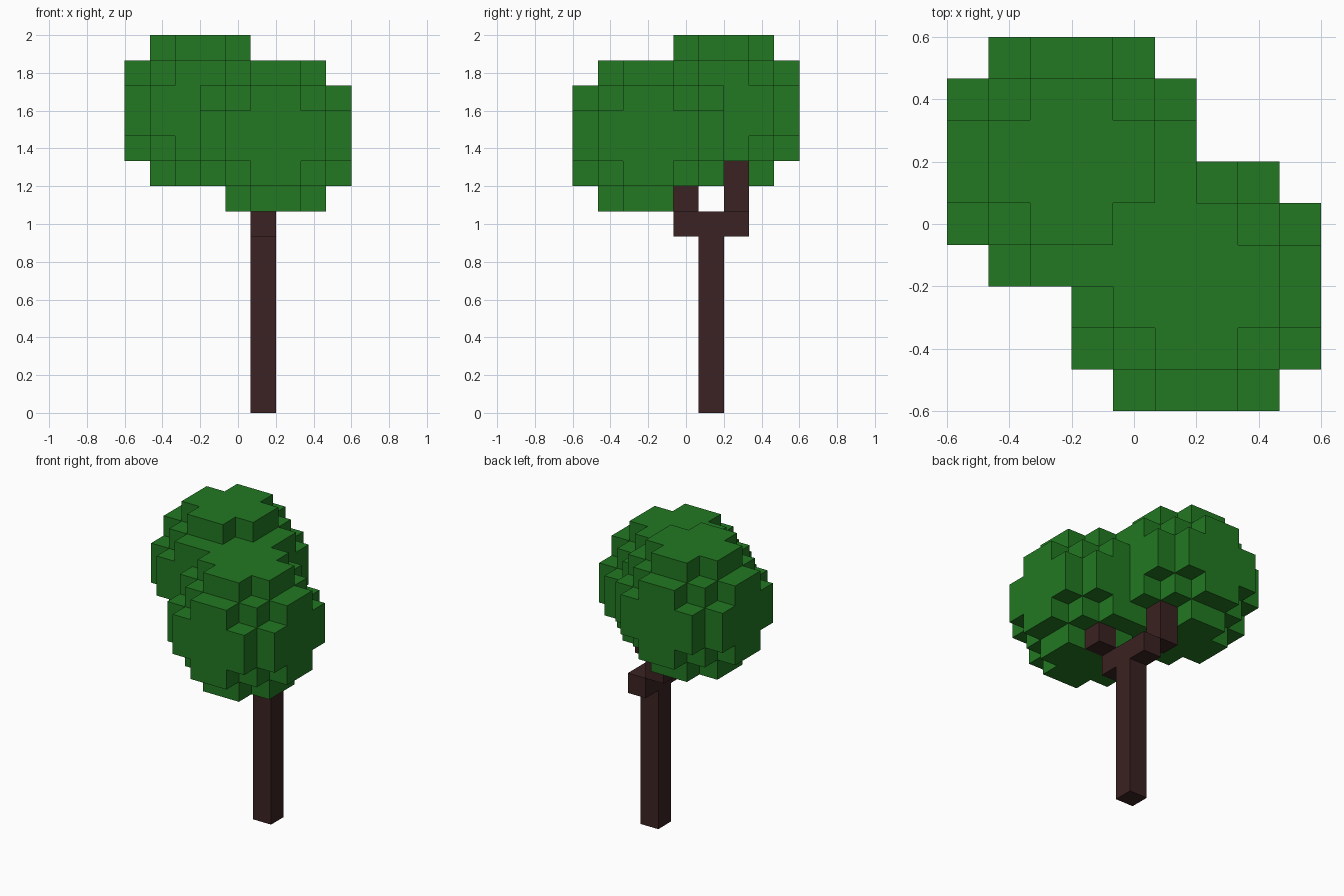
import bpy, bmesh
from math import radians
from mathutils import Vector

cube = bpy.data.objects.get("Cube")
if cube:
    bpy.data.objects.remove(cube, do_unlink=True)

UNIT = 2 / 15                       # edge of one block
ORIGIN = Vector((-0.6, -0.6, 0))    # corner of block (0, 0, 0)


def material(name, colour):
    mat = bpy.data.materials.new(name)
    mat.use_nodes = True
    mat.diffuse_color = colour
    mat.node_tree.nodes["Principled BSDF"].inputs["Base Color"].default_value = colour
    return mat


def column(x, y, low, high):
    return {(x, y, z) for z in range(low, high)}


def ball(corner, size=6, radius=3):
    """Blocks whose centres lie inside a sphere."""
    mid = (size - 1) / 2
    span = range(size)
    return {(corner[0] + i, corner[1] + j, corner[2] + k)
            for i in span for j in span for k in span
            if Vector((i - mid, j - mid, k - mid)).length <= radius}


def block_object(name, cells, occupied, mat):
    """Skin the blocks with faces wherever no other block touches them."""
    bm = bmesh.new()
    for cell in cells:
        centre = Vector(cell) + Vector((0.5, 0.5, 0.5))
        for axis in range(3):
            for sign in (-1, 1):
                normal = Vector((0, 0, 0))
                normal[axis] = sign
                if tuple(int(c) for c in Vector(cell) + normal) in occupied:
                    continue
                u = Vector((0, 0, 0))
                u[(axis + 1) % 3] = 0.5
                v = normal.cross(u)
                middle = centre + normal / 2
                corners = (middle - u - v, middle + u - v, middle + u + v, middle - u + v)
                bm.faces.new([bm.verts.new(ORIGIN + p * UNIT) for p in corners])
    # Weld the skin and merge flat neighbours
    bmesh.ops.remove_doubles(bm, verts=bm.verts, dist=UNIT / 100)
    bmesh.ops.dissolve_limit(bm, angle_limit=radians(1), verts=bm.verts, edges=bm.edges)
    mesh = bpy.data.meshes.new(name)
    bm.to_mesh(mesh)
    bm.free()
    mesh.materials.append(mat)
    bpy.context.collection.objects.link(bpy.data.objects.new(name, mesh))


bark = material("dark_bark", (0.044, 0.016, 0.016, 1))
leaf = material("leaf_green", (0.016, 0.188, 0.016, 1))

# Trunk, and two branches that fork out and step sideways as they rise
trunk = column(5, 5, 0, 8)
front_branch = column(5, 4, 7, 8) | column(6, 4, 8, 9)
back_branch = column(5, 6, 7, 8) | column(4, 6, 8, 10)
wood = trunk | front_branch | back_branch

# Two round crowns, hollowed where the branches enter
back_crown = ball((0, 3, 9)) - wood
front_crown = ball((3, 0, 8)) - wood - back_crown
occupied = wood | back_crown | front_crown

for name, cells, mat in (
    ("trunk", trunk, bark),
    ("front_branch", front_branch, bark),
    ("back_branch", back_branch, bark),
    ("back_crown", back_crown, leaf),
    ("front_crown", front_crown, leaf),
):
    block_object(name, cells, occupied, mat)
